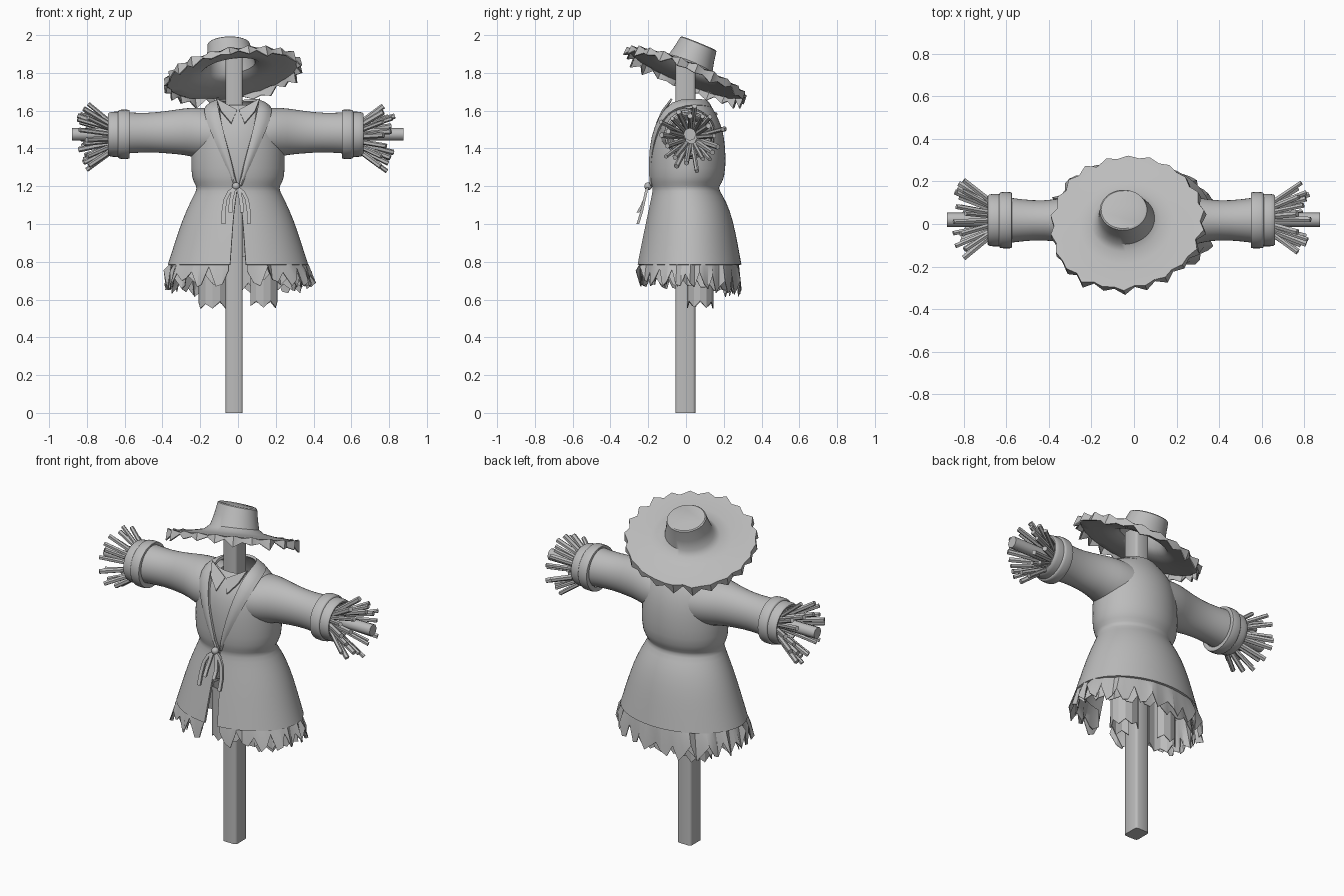
import bpy, bmesh, math, random
from mathutils import Vector, Matrix

random.seed(4)
if "Cube" in bpy.data.objects:
    bpy.data.objects.remove(bpy.data.objects["Cube"], do_unlink=True)

grey = bpy.data.materials.new("plain grey")
grey.use_nodes = True
grey.diffuse_color = (0.5, 0.5, 0.5, 1)
grey.node_tree.nodes["Principled BSDF"].inputs["Base Color"].default_value = (0.5, 0.5, 0.5, 1)


def finish(name, bm, thick=0, subdiv=0, angle=40):
    """Make the object, bake its modifiers, then smooth all but sharp edges."""
    bmesh.ops.recalc_face_normals(bm, faces=bm.faces)
    mesh = bpy.data.meshes.new(name)
    bm.to_mesh(mesh)
    bm.free()
    ob = bpy.data.objects.new(name, mesh)
    bpy.context.collection.objects.link(ob)
    mesh.materials.append(grey)
    if subdiv:
        mod = ob.modifiers.new("round", 'SUBSURF')
        mod.levels = subdiv
        mod.boundary_smooth = 'PRESERVE_CORNERS'
    if thick:
        ob.modifiers.new("cloth", 'SOLIDIFY').thickness = thick
    bpy.ops.object.select_all(action='DESELECT')
    ob.select_set(True)
    bpy.context.view_layer.objects.active = ob
    if ob.modifiers:
        bpy.ops.object.convert(target='MESH')
    bpy.ops.object.shade_smooth_by_angle(angle=math.radians(angle))


def loft(bm, rows, closed=True, caps=False):
    """Skin a list of equally long point rows."""
    rings = [[bm.verts.new(p) for p in row] for row in rows]
    n = len(rings[0])
    for a, b in zip(rings, rings[1:]):
        for i in range(n if closed else n - 1):
            j = (i + 1) % n
            bm.faces.new((a[i], a[j], b[j], b[i]))
    if caps:
        bm.faces.new(rings[0])
        bm.faces.new(rings[-1])


def rod(bm, p, q, r, sides=6):
    p, q = Vector(p), Vector(q)
    m = Matrix.Translation((p + q) / 2) @ (q - p).to_track_quat('Z', 'Y').to_matrix().to_4x4()
    bmesh.ops.create_cone(bm, cap_ends=True, segments=sides, radius1=r, radius2=r,
                          depth=(q - p).length, matrix=m)


def body_ring(z, rx, y0, y1, gap=0.0, n=33):
    """Ellipse round the body, left open at the front by a half gap."""
    g = math.asin(gap / rx)
    cy, ry = (y0 + y1) / 2, (y1 - y0) / 2
    pts = []
    for i in range(n):
        t = -math.pi / 2 + g + (2 * math.pi - 2 * g) * i / (n - 1)
        pts.append(Vector((rx * math.cos(t), cy + ry * math.sin(t), z)))
    return pts


# Post and crossbar
bm = bmesh.new()
bmesh.ops.create_cube(bm, size=1, matrix=Matrix.Translation((-0.02, -0.003, 0.94))
                      @ Matrix.Diagonal((0.09, 0.105, 1.88, 1)))
uprights = [e for e in bm.edges if abs(e.verts[0].co.z - e.verts[1].co.z) > 1]
bmesh.ops.bevel(bm, geom=uprights, offset=0.014, segments=2, profile=0.5, affect='EDGES')
finish("post", bm, angle=50)
bm = bmesh.new()
rod(bm, (-0.88, 0.02, 1.475), (0.875, 0.02, 1.475), 0.034, 8)
finish("crossbar", bm, angle=50)

# Coat: height, half width, front y, back y, half gap
coat = [(0.785, 0.374, -0.258, 0.295, 0.042), (0.9, 0.337, -0.235, 0.274, 0.034),
        (1.02, 0.298, -0.21, 0.25, 0.026), (1.12, 0.252, -0.188, 0.215, 0.015),
        (1.18, 0.22, -0.175, 0.175, 0.004), (1.2, 0.22, -0.178, 0.175, 0.004),
        (1.24, 0.249, -0.194, 0.207, 0.014), (1.35, 0.25, -0.196, 0.212, 0.04),
        (1.45, 0.245, -0.19, 0.205, 0.07), (1.53, 0.235, -0.17, 0.185, 0.09),
        (1.59, 0.205, -0.135, 0.155, 0.1), (1.63, 0.15, -0.1, 0.13, 0.1)]
bm = bmesh.new()
loft(bm, [body_ring(*row) for row in coat], closed=False)
finish("coat", bm, thick=0.012, subdiv=1)

# Shirt seen in the open front
bm = bmesh.new()
loft(bm, [body_ring(z, rx - 0.015, a + 0.015, b - 0.015)[:-1] for z, rx, a, b, g in coat[4:]])
finish("shirt", bm, subdiv=1)

# Collar and lapels: inner and outer edge of one half, mirrored
inner = [(0.005, -0.185, 1.2), (0.035, -0.195, 1.33), (0.07, -0.185, 1.46), (0.095, -0.145, 1.57),
         (0.115, -0.08, 1.655), (0.1, 0.03, 1.665), (0.06, 0.1, 1.66), (0, 0.115, 1.655)]
outer = [(0.02, -0.182, 1.2), (0.065, -0.19, 1.31), (0.125, -0.172, 1.44), (0.175, -0.128, 1.56),
         (0.182, -0.055, 1.62), (0.16, 0.05, 1.635), (0.1, 0.12, 1.625), (0, 0.145, 1.615)]
middle = [(Vector(a) + Vector(b)) / 2 + Vector((0.004, -0.012, 0.008)) for a, b in zip(inner, outer)]
middle[-1] = Vector((0, 0.135, 1.645))


def mirrored(half):
    return [Vector(p) for p in half] + [Vector((-p[0], p[1], p[2])) for p in half[-2::-1]]


bm = bmesh.new()
loft(bm, [mirrored(inner), mirrored(middle), mirrored(outer)], closed=False)
finish("lapels", bm, thick=0.014, subdiv=1)
bm = bmesh.new()
for s in (-1, 1):
    bm.faces.new([bm.verts.new((s * x, y, z)) for x, y, z in
                  ((0.005, -0.115, 1.605), (0.035, -0.158, 1.535), (0.09, -0.13, 1.6), (0.115, -0.08, 1.665))])
finish("shirt_collar", bm, thick=0.01)


# Ragged skirt layers with torn scraps, longer toward the back
def tatters(name, top, bottom, gap, depth, teeth):
    n = teeth * 3 + 1
    upper = body_ring(*top, gap, n)
    lower = body_ring(*bottom, gap, n)
    back = max(p.y for p in lower)
    for i, p in enumerate(lower):
        p.z -= 0.03 * p.y / back
        p.z += random.uniform(0.7, 1.2) * depth if i % 3 == 0 else random.uniform(-0.3, 0.4) * depth
        flare = random.uniform(0.94, 1.04)
        p.x *= flare
        p.y *= flare
    mid = [a.lerp(b, 0.45) for a, b in zip(upper, lower)]
    for m in mid:
        m.z = (top[0] + bottom[0] + depth) / 2
    bm = bmesh.new()
    loft(bm, [upper, mid, lower], closed=False)
    finish(name, bm, thick=0.004, angle=25)


tatters("ragged_skirt", (0.83, 0.342, -0.235, 0.27), (0.665, 0.402, -0.262, 0.295), 0.05, 0.075, 22)
tatters("ragged_underskirt", (0.83, 0.325, -0.22, 0.25), (0.655, 0.365, -0.235, 0.26), 0.07, 0.06, 19)

# Torn inner cloth hanging beside the post
for side, s in (("left", 1), ("right", -1)):
    rows = []
    for z in (0.86, 0.7, 0.55):
        row = []
        for i in range(11):
            t = math.pi * (0.2 + i / 6.25)
            ragged = random.uniform(0, 0.02) + 0.025 * (i % 2) if z < 0.6 else 0
            row.append((s * (0.13 - 0.08 * math.cos(t)), 0.075 + 0.07 * math.sin(t), z + ragged))
        rows.append(row)
    bm = bmesh.new()
    loft(bm, rows, closed=False)
    finish(side + "_inner_cloth", bm, thick=0.005, angle=25)

# Sleeves: distance out, front y, back y, bottom z, top z
sleeve = [(0.08, -0.15, 0.17, 1.33, 1.61), (0.2, -0.14, 0.16, 1.345, 1.62), (0.27, -0.105, 0.135, 1.365, 1.615),
          (0.36, -0.08, 0.115, 1.372, 1.6), (0.46, -0.076, 0.11, 1.38, 1.588), (0.57, -0.09, 0.125, 1.372, 1.592)]
cuff_band = [(0.565, -0.09, 0.125, 1.37, 1.59), (0.56, -0.113, 0.148, 1.347, 1.603),
             (0.565, -0.117, 0.153, 1.342, 1.608), (0.615, -0.117, 0.153, 1.342, 1.608),
             (0.622, -0.112, 0.148, 1.347, 1.603), (0.624, -0.1, 0.135, 1.36, 1.59)]
cuff_end = [(0.6, -0.106, 0.142, 1.354, 1.596), (0.66, -0.109, 0.145, 1.352, 1.598),
            (0.68, -0.1, 0.137, 1.362, 1.588), (0.676, -0.085, 0.12, 1.38, 1.57), (0.62, -0.07, 0.105, 1.395, 1.55)]


def arm_rings(rows, s):
    rings = []
    for x, y0, y1, z0, z1 in rows:
        rings.append([(-0.012 + s * x, (y0 + y1) / 2 + (y1 - y0) / 2 * math.cos(t),
                       (z0 + z1) / 2 + (z1 - z0) / 2 * math.sin(t))
                      for t in (math.tau * i / 20 for i in range(20))])
    return rings


for side, s in (("left", 1), ("right", -1)):
    for part, rows in (("sleeve", sleeve), ("cuff_band", cuff_band), ("cuff_end", cuff_end)):
        bm = bmesh.new()
        loft(bm, arm_rings(rows, s))
        finish(side + "_" + part, bm, subdiv=1)
    # Straw spraying out of the cuff
    bm = bmesh.new()
    for i in range(22):
        t = math.tau * i / 11 + (i // 11) * 0.28 + random.uniform(-0.1, 0.1)
        spread = math.radians(random.uniform(20, 30) if i < 11 else random.uniform(35, 44))
        length = random.uniform(0.21, 0.25)
        out = Vector((0, math.cos(t), math.sin(t)))
        a = Vector((-0.012 + s * 0.61, 0.027, 1.457)) + out * 0.04
        b = a + Vector((s * math.cos(spread), 0, 0)) * length + out * math.sin(spread) * length * 0.88
        rod(bm, a, b, random.uniform(0.011, 0.015), 6)
    finish(side + "_straw", bm)

# Tie with knot and hanging ends
bm = bmesh.new()
bmesh.ops.create_uvsphere(bm, u_segments=12, v_segments=8, radius=0.021,
                          matrix=Matrix.Translation((-0.01, -0.2, 1.2)))
for s in (-1, 1):
    for width, drop in ((0.067, 1.0), (0.03, 1.06)):
        path = [(0, -0.2, 1.2), (width * 0.5, -0.21, 1.175), (width * 0.85, -0.22, 1.13),
                (width, -0.235, (1.13 + drop) / 2), (width, -0.255, drop)]
        loft(bm, [[(-0.01 + s * x + dx, y + dy, z) for dx, dy in
                   ((-0.01, -0.007), (0.01, -0.007), (0.01, 0.007), (-0.01, 0.007))]
                  for x, y, z in path], caps=True)
finish("tie", bm)

# Hat: tilted back and sideways, with a torn, turned-down rim
up = Vector((-0.17, 0.41, 1)).normalized()
tilt = (Matrix.Translation((-0.037, 0.005, 1.803)) @ Vector((0, 0, 1)).rotation_difference(up).to_matrix().to_4x4()
        @ Matrix.Diagonal((1.03, 0.96, 1, 1)))
# Radius, height, sideways shift and lean of each ring
profile = [(0.1, 0.166, 0.012, -0.13), (0.107, 0.161, 0.012, -0.13), (0.118, 0.1, 0.01, -0.08),
           (0.132, 0.045, 0.006, -0.03), (0.16, 0.022, 0.003, 0), (0.22, 0.01, 0, 0),
           (0.29, 0.004, 0, 0), (0.335, 0.0, 0, 0)]
n = 44
angles = [math.tau * i / n for i in range(n)]
rows = [[tilt @ Vector((r * math.cos(t) + shift, r * math.sin(t), h + lean * r * math.cos(t))) for t in angles]
        for r, h, shift, lean in profile]
rim, lip = [], []
for i, t in enumerate(angles):
    wave = 1 if i % 2 else -1
    r = 0.35 + 0.008 * wave + random.uniform(-0.01, 0.008)
    rim.append(tilt @ Vector((r * math.cos(t), r * math.sin(t), 0.006 * wave)))
    r += 0.004
    drop = -0.034 - 0.013 * wave + random.uniform(-0.014, 0.01)
    lip.append(tilt @ Vector((r * math.cos(t), r * math.sin(t), drop)))
bm = bmesh.new()
loft(bm, rows + [rim, lip])
bm.verts.ensure_lookup_table()
bm.faces.new(bm.verts[:n])
finish("hat", bm, thick=0.008, angle=35)
